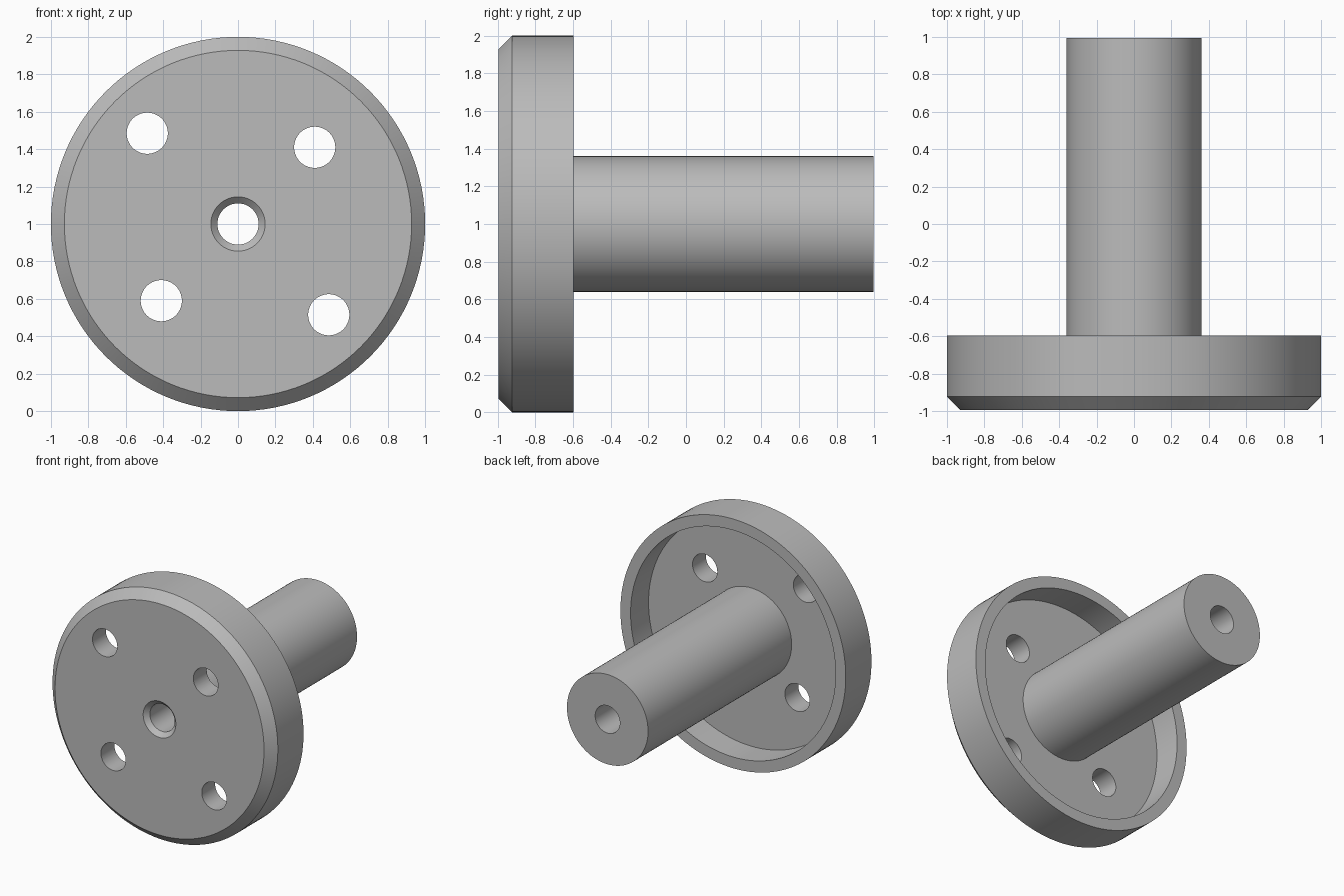
import bpy
import bmesh
import math
from mathutils import Matrix, Vector

cube = bpy.data.objects.get("Cube")
if cube:
    bpy.data.objects.remove(cube, do_unlink=True)

STEPS = 128
CENTRE = Vector((0, 0, 1))
FRONT, BACK = -0.995, 0.995
BORE = 0.11

steel = bpy.data.materials.new("plain_grey")
steel.use_nodes = True
grey = (0.5, 0.5, 0.5, 1)
steel.diffuse_color = grey
steel.node_tree.nodes["Principled BSDF"].inputs["Base Color"].default_value = grey


def add_object(name, bm):
    bmesh.ops.recalc_face_normals(bm, faces=bm.faces)
    mesh = bpy.data.meshes.new(name)
    bm.to_mesh(mesh)
    bm.free()
    obj = bpy.data.objects.new(name, mesh)
    bpy.context.collection.objects.link(obj)
    mesh.materials.append(steel)
    return obj


def lathe(name, profile):
    """Turn a closed (radius, y) profile around the y axis."""
    bm = bmesh.new()
    verts = [bm.verts.new(CENTRE + Vector((r, y, 0))) for r, y in profile]
    edges = [bm.edges.new((verts[i - 1], v)) for i, v in enumerate(verts)]
    bmesh.ops.spin(bm, geom=verts + edges, cent=CENTRE, axis=(0, 1, 0),
                   angle=math.tau, steps=STEPS)
    bmesh.ops.remove_doubles(bm, verts=bm.verts, dist=0.0001)
    return add_object(name, bm)


# Turned body: chamfered flange with hollow back, shaft and countersunk bore
rim_y, floor_y = -0.597, -0.825
body = lathe("flanged_shaft", [
    (0.145, FRONT), (0.928, FRONT), (1.0, FRONT + 0.072), (1.0, rim_y),
    (0.91, rim_y), (0.91, floor_y), (0.36, floor_y), (0.36, BACK),
    (BORE, BACK), (BORE, FRONT + 0.035),
])

# Two pairs of bolt holes on the diagonals, drilled through the flange
bm = bmesh.new()
for dx, dz in ((0.41, 0.41), (-0.41, -0.41), (0.485, -0.485), (-0.485, 0.485)):
    place = Matrix.Translation(CENTRE + Vector((dx, -0.9, dz)))
    bmesh.ops.create_cone(bm, cap_ends=True, segments=64, radius1=BORE,
                          radius2=BORE, depth=0.5,
                          matrix=place @ Matrix.Rotation(math.pi / 2, 4, "X"))
drills = add_object("bolt_hole_cutter", bm)
drills.hide_render = True

cut = body.modifiers.new("bolt_holes", "BOOLEAN")
cut.operation = "DIFFERENCE"
cut.solver = "EXACT"
cut.object = drills

bpy.ops.object.select_all(action="DESELECT")
body.select_set(True)
bpy.context.view_layer.objects.active = body
bpy.ops.object.modifier_apply(modifier=cut.name)
bpy.data.objects.remove(drills, do_unlink=True)
bpy.ops.object.shade_smooth_by_angle(angle=math.radians(30))
